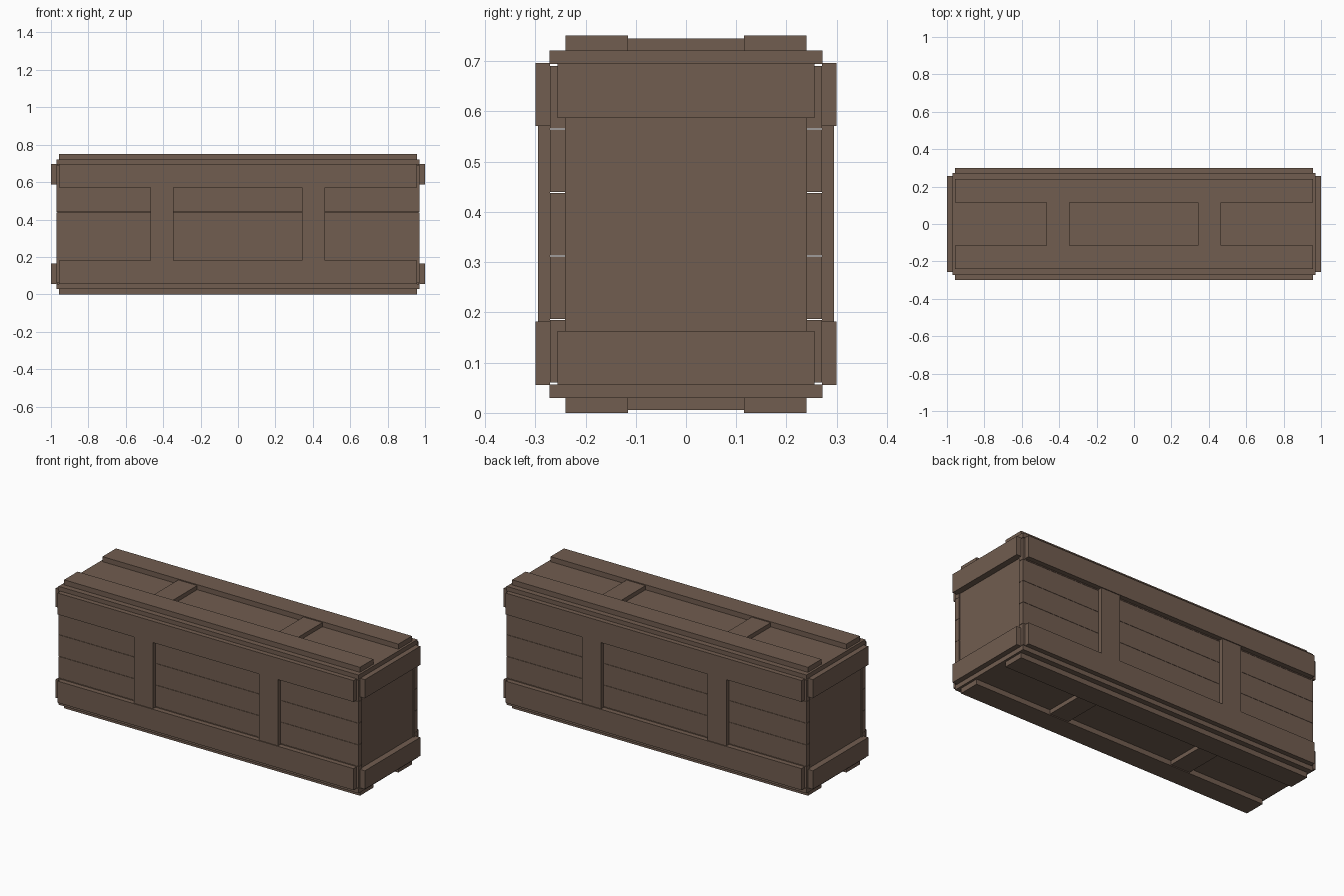
import bpy

if "Cube" in bpy.data.objects:
    bpy.data.objects.remove(bpy.data.objects["Cube"])

wood = bpy.data.materials.new("dark brown wood")
wood.diffuse_color = (0.165, 0.109, 0.079, 1)
wood.use_nodes = True
wood.node_tree.nodes["Principled BSDF"].inputs["Base Color"].default_value = wood.diffuse_color


def board(name, x, y, z):
    """Box board from (min, max) ranges."""
    verts = [(a, b, c) for a in x for b in y for c in z]
    faces = [(0, 1, 3, 2), (4, 6, 7, 5), (0, 4, 5, 1),
             (2, 3, 7, 6), (0, 2, 6, 4), (1, 5, 7, 3)]
    mesh = bpy.data.meshes.new(name)
    mesh.from_pydata(verts, [], faces)
    mesh.materials.append(wood)
    ob = bpy.data.objects.new(name, mesh)
    bpy.context.collection.objects.link(ob)
    return ob


def span(sign, a, b):
    """Range a..b placed on the positive or negative side."""
    return sorted((sign * a, sign * b))


MID = 0.377   # mid height of the crate
sides = {1: "back", -1: "front"}
caps = {1: "lid", -1: "base"}
ends = {1: "right", -1: "left"}

# inner box that shows as the plain end panels
board("inner_box", (-0.964, 0.964), (-0.241, 0.241), (0.05, 0.705))

for s, side in sides.items():
    # five horizontal planks with fine gaps
    for i in range(5):
        z0 = 0.0615 + i * 0.1265
        board(f"{side}_plank", (-0.97, 0.97), span(s, 0.24, 0.271), (z0, z0 + 0.125))
    # long rails
    for z in ((0.057, 0.183), (0.573, 0.698)):
        board(f"{side}_rail", (-0.957, 0.957), span(s, 0.271, 0.30), z)
    # upright battens between the rails
    for x in (-0.406, 0.404):
        board(f"{side}_upright", (x - 0.0615, x + 0.0615), span(s, 0.271, 0.295), (0.183, 0.573))

for s, cap in caps.items():
    def height(a, b):
        return [MID + v for v in span(s, a, b)]
    # flat panel
    board(f"{cap}_panel", (-0.97, 0.97), (-0.272, 0.272), height(0.319, 0.346))
    # long rails
    for t in (1, -1):
        board(f"{cap}_rail", (-0.957, 0.957), span(t, 0.115, 0.24), height(0.346, 0.3755))
    # cross battens between the rails
    for x in (-0.406, 0.404):
        board(f"{cap}_cross_batten", (x - 0.0615, x + 0.0615), (-0.115, 0.115), height(0.346, 0.370))

# end battens
for s, end in ends.items():
    for z in ((0.057, 0.165), (0.589, 0.698)):
        board(f"{end}_end_batten", span(s, 0.964, 1.0), (-0.256, 0.256), z)

# stand the crate exactly on the ground
for ob in bpy.data.objects:
    ob.location.z = 0.3755 - MID
